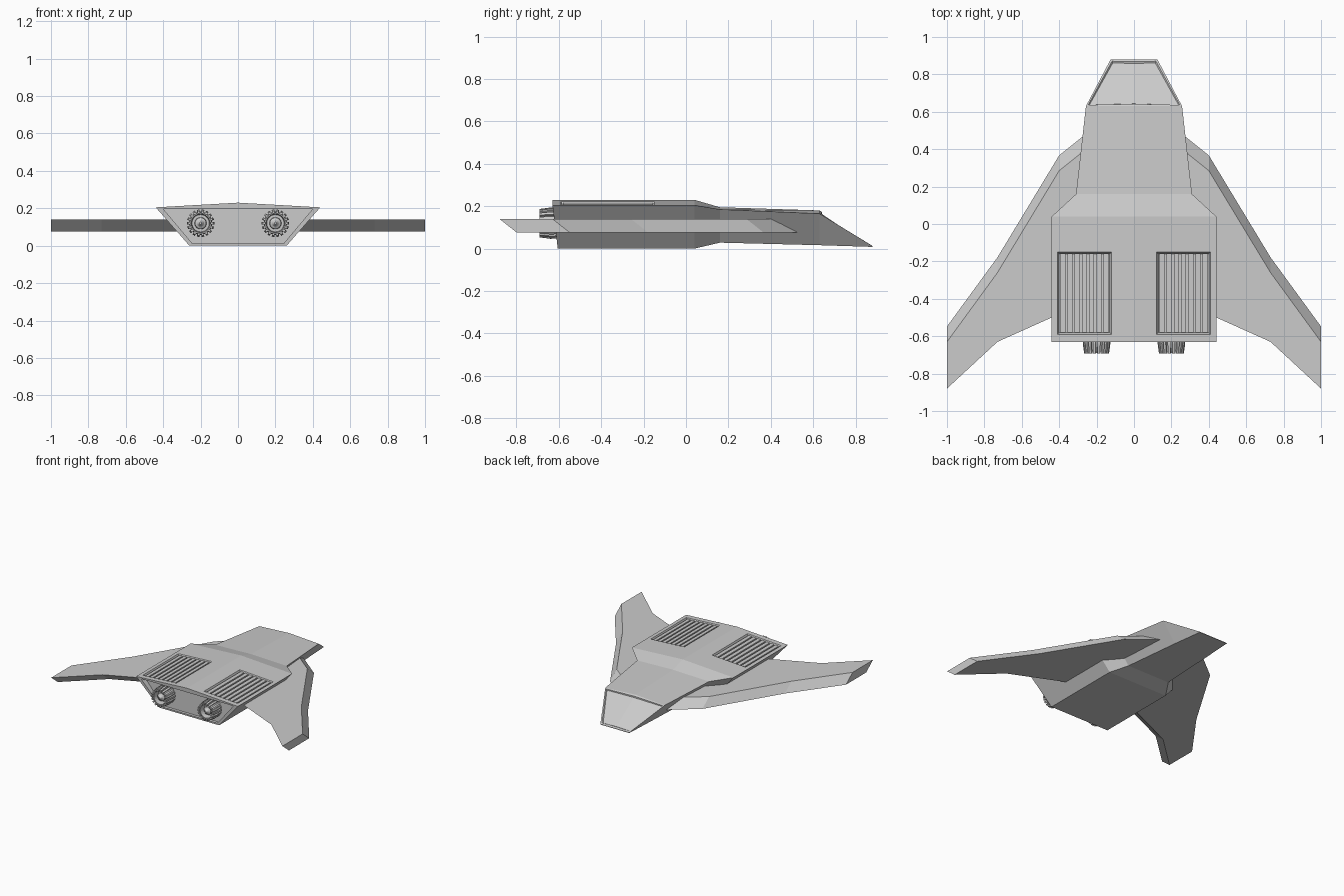
import bpy, bmesh
from math import sin, cos, pi

if "Cube" in bpy.data.objects:
    bpy.data.objects.remove(bpy.data.objects["Cube"])


def finish(name, bm):
    bmesh.ops.recalc_face_normals(bm, faces=bm.faces)
    me = bpy.data.meshes.new(name)
    bm.to_mesh(me)
    bm.free()
    ob = bpy.data.objects.new(name, me)
    bpy.context.collection.objects.link(ob)
    return ob


def loft(bm, rings, closed=False):
    """Skin a list of equal-length point rings; cap the ends unless closed."""
    vs = [[bm.verts.new(p) for p in r] for r in rings]
    n = len(vs[0])
    pairs = list(zip(vs, vs[1:])) + ([(vs[-1], vs[0])] if closed else [])
    for a, b in pairs:
        for i in range(n):
            bm.faces.new((a[i], a[(i + 1) % n], b[(i + 1) % n], b[i]))
    if not closed:
        bm.faces.new(vs[0])
        bm.faces.new(vs[-1])


def roof(x):
    return 0.23 - 0.025 * abs(x) / 0.44


def cut(target, cutter):
    cutter.hide_render = True
    cutter.hide_viewport = True
    m = target.modifiers.new("cut", "BOOLEAN")
    m.operation, m.solver, m.object = "DIFFERENCE", "EXACT", cutter
    cutter.display_type = "WIRE"


# Hull: y bottom, y top, bottom half width, bottom z, shoulder half width, shoulder z, ridge z
stations = [
    (-0.605, -0.63, 0.26, 0.0, 0.44, 0.205, 0.23),
    (0.04, 0.04, 0.26, 0.0, 0.44, 0.205, 0.23),
    (0.16, 0.16, 0.185, 0.028, 0.31, 0.185, 0.195),
    (0.63, 0.63, 0.148, 0.016, 0.257, 0.165, 0.18),
    (0.88, 0.88, 0.125, 0.008, 0.125, 0.012, 0.012),
]
bm = bmesh.new()
loft(bm, [[(-bw, yb, bz), (bw, yb, bz), (sw, yt, sz), (0, yt, rz), (-sw, yt, sz)]
          for yb, yt, bw, bz, sw, sz, rz in stations])
bmesh.ops.recalc_face_normals(bm, faces=bm.faces)
# Windscreen: framed and slightly sunken panel on the sloping nose
bm.normal_update()
glass = [f for f in bm.faces
         if f.normal.z > 0.3 and f.calc_center_median().y > 0.65]
bmesh.ops.inset_region(bm, faces=glass, thickness=0.014)
bmesh.ops.inset_region(bm, faces=glass, thickness=0.007, depth=-0.008)
hull = finish("hull", bm)

# Sunken tail panel
bm = bmesh.new()
loft(bm, [[(-0.245, y, 0.013), (0.245, y, 0.013), (0.40, y, 0.197), (-0.40, y, 0.197)]
          for y in (-0.72, -0.585)])
cut(hull, finish("tail_panel_cutter", bm))

# Vent recesses with slats following the roof slope
X0, X1, Y0, Y1 = 0.12, 0.41, -0.59, -0.15
for side, label in ((1, "right"), (-1, "left")):
    bm = bmesh.new()
    rings = []
    for inset, dz in ((0.010, -0.022), (0.0, 0.0), (0.0, 0.03)):
        rings.append([(side * x, y, roof(x) + dz) for x, y in (
            (X0 + inset, Y0 + inset), (X1 - inset, Y0 + inset),
            (X1 - inset, Y1 - inset), (X0 + inset, Y1 - inset))])
    loft(bm, rings)
    cut(hull, finish("vent_cutter_" + label, bm))

    bm = bmesh.new()
    count = 7
    pitch = (X1 - X0 - 0.02) / count
    for i in range(count):
        a = X0 + 0.01 + pitch * (i + 0.14)
        b = a + pitch * 0.72
        loft(bm, [[(side * x, y, roof(x) + dz) for x, y in
                   ((a, Y0 + 0.009), (b, Y0 + 0.009), (b, Y1 - 0.009), (a, Y1 - 0.009))]
                  for dz in (-0.025, -0.005)])
    finish("vent_slats_" + label, bm)

# Swept wings: slab whose underside is shifted forward
outline = [(0.20, 0.445), (0.40, 0.285), (0.73, -0.26), (1.0, -0.63),
           (1.0, -0.88), (0.73, -0.63), (0.44, -0.50), (0.25, -0.415)]
for side, label in ((1, "right"), (-1, "left")):
    bm = bmesh.new()
    loft(bm, [[(side * x, y + dy, z) for x, y in outline]
              for dy, z in ((0.082, 0.075), (0.0, 0.14))])
    finish("wing_" + label, bm)

# Engines: turned nozzle with a centre cone, ringed by tapered petals
nozzle = [(0.062, -0.57), (0.062, -0.64), (0.058, -0.682), (0.050, -0.682), (0.046, -0.635),
          (0.032, -0.635), (0.030, -0.665), (0.018, -0.672), (0.006, -0.69)]
SEG, PETALS = 24, 18
for cx, label in ((0.2, "right"), (-0.2, "left")):
    def polar(r, a, y):
        return (cx + r * cos(a), y, 0.12 + r * sin(a))

    bm = bmesh.new()
    loft(bm, [[polar(r, 2 * pi * k / SEG, y) for k in range(SEG)] for r, y in nozzle])
    ob = finish("engine_nozzle_" + label, bm)

    bm = bmesh.new()
    w = 0.7 * pi / PETALS
    for k in range(PETALS):
        a = 2 * pi * k / PETALS
        loft(bm, [[polar(ri, a - w, y), polar(ro, a - w * 0.8, y),
                   polar(ro, a + w * 0.8, y), polar(ri, a + w, y)]
                  for ri, ro, y in ((0.058, 0.072, -0.59), (0.058, 0.074, -0.64),
                                    (0.054, 0.067, -0.692))])
    finish("engine_petals_" + label, bm)
